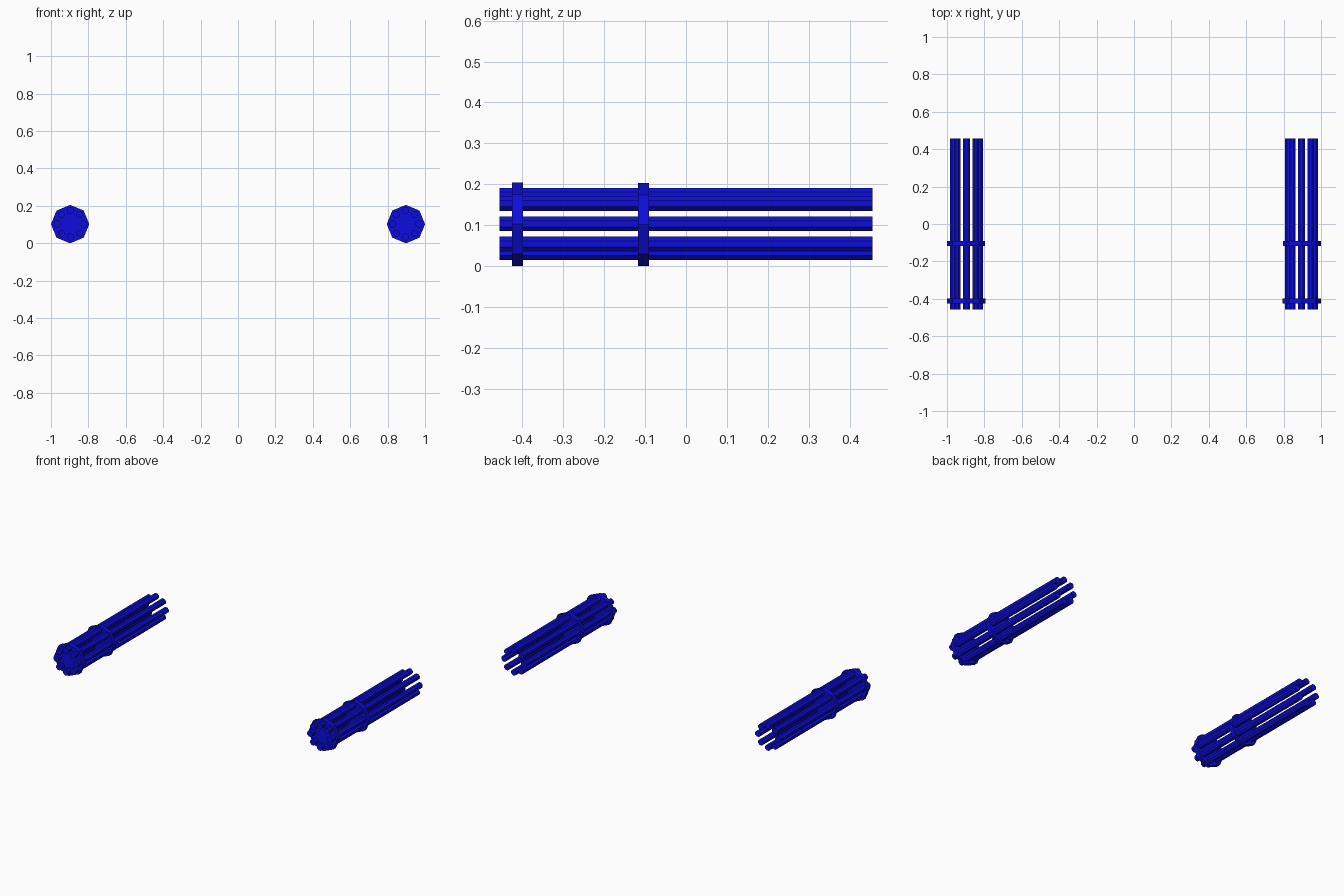
import bpy, math
from mathutils import Matrix, Vector

cube = bpy.data.objects.get("Cube")
if cube:
    bpy.data.objects.remove(cube, do_unlink=True)

blue = bpy.data.materials.new("deep_blue")
blue.use_nodes = True
color = (0.004, 0.004, 0.72, 1.0)
blue.diffuse_color = color
blue.node_tree.nodes["Principled BSDF"].inputs["Base Color"].default_value = color


def octagon_rod(name, radius, x, z, y0, y1, turn):
    """Eight-sided prism running along y, turned about its own axis."""
    bpy.ops.mesh.primitive_cylinder_add(vertices=8, radius=radius, depth=y1 - y0)
    rod = bpy.context.object
    rod.name = name
    rod.data.name = name
    rod.data.transform(Matrix.Rotation(math.pi / 2, 4, 'X') @ Matrix.Rotation(turn, 4, 'Z'))
    rod.location = Vector((x, (y0 + y1) / 2, z))
    rod.data.materials.append(blue)
    return rod


for side, s in (("left", 1), ("right", -1)):
    # Ring of eight long thin barrels
    for i in range(8):
        a = i * math.pi / 4
        octagon_rod(f"{side}_barrel_{i + 1}", 0.0195,
                    s * 0.896 + 0.07 * math.cos(a), 0.1035 + 0.07 * math.sin(a),
                    -0.456, 0.456, math.pi / 8)

    # Two clamp discs holding the barrels together
    octagon_rod(f"{side}_front_clamp", 0.1025, s * 0.8975, 0.1025, -0.425, -0.398, 0)
    octagon_rod(f"{side}_middle_clamp", 0.1015, s * 0.8985, 0.1015, -0.117, -0.09, 0)
